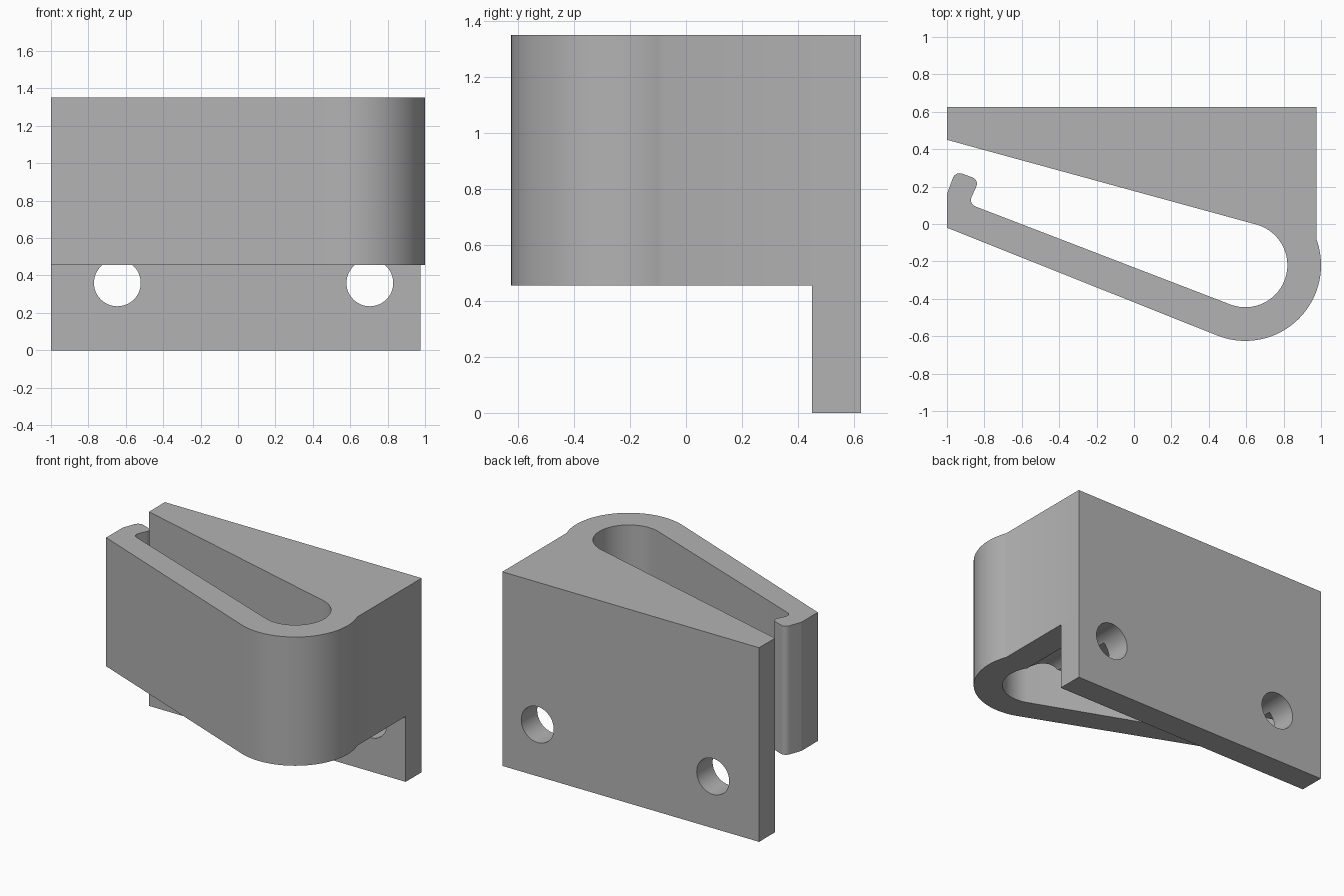
import bpy
import bmesh
from math import cos, sin, radians, pi
from mathutils import Vector, Matrix

if "Cube" in bpy.data.objects:
    bpy.data.objects.remove(bpy.data.objects["Cube"])

grey = bpy.data.materials.new("plain grey")
grey.use_nodes = True
grey.diffuse_color = (0.45, 0.45, 0.45, 1)
grey.node_tree.nodes["Principled BSDF"].inputs["Base Color"].default_value = grey.diffuse_color


def add_object(name, bm):
    bmesh.ops.recalc_face_normals(bm, faces=bm.faces)
    mesh = bpy.data.meshes.new(name)
    bm.to_mesh(mesh)
    bm.free()
    mesh.materials.append(grey)
    obj = bpy.data.objects.new(name, mesh)
    bpy.context.collection.objects.link(obj)
    return obj


def extrude_profile(name, points, z0, z1):
    bm = bmesh.new()
    face = bm.faces.new([bm.verts.new((x, y, z0)) for x, y in points])
    new = bmesh.ops.extrude_face_region(bm, geom=[face])["geom"]
    verts = [g for g in new if isinstance(g, bmesh.types.BMVert)]
    bmesh.ops.translate(bm, verts=verts, vec=(0, 0, z1 - z0))
    return add_object(name, bm)


def arc(centre, radius, start, end, steps=40):
    angles = [radians(start + (end - start) * i / steps) for i in range(steps + 1)]
    return [(centre[0] + radius * cos(a), centre[1] + radius * sin(a)) for a in angles]


def rounded(before, corner, after, trim, steps=8):
    """Points that round one corner of a polyline."""
    b, c, a = Vector(before), Vector(corner), Vector(after)
    p = c + (b - c).normalized() * trim
    q = c + (a - c).normalized() * trim
    h, k = p.lerp(c, 0.55), q.lerp(c, 0.55)
    out = []
    for i in range(steps + 1):
        t = i / steps
        s = 1 - t
        out.append(tuple(p * s**3 + h * 3 * s * s * t + k * 3 * s * t * t + q * t**3))
    return out


def boolean(target, tool, operation):
    mod = target.modifiers.new(operation.lower(), "BOOLEAN")
    mod.operation = operation
    mod.solver = "EXACT"
    mod.object = tool
    bpy.context.view_layer.objects.active = target
    bpy.ops.object.modifier_apply(modifier=mod.name)
    bpy.data.objects.remove(tool)


# Clip: wedge, round bend and springy arm with a hooked tip
BEND = (0.595, -0.22)
OUTER, INNER = 0.405, 0.225
inner_arc = arc(BEND, INNER, 74.7, -111.3)
outer_arc = arc(BEND, OUTER, -111.7, 20.2)
hook = [inner_arc[-1], (-0.885, 0.108), (-0.827, 0.235), (-0.955, 0.283), (-1, 0.16)]
profile = [(0.975, 0.625), (-1, 0.625), (-1, 0.45)] + inner_arc
for i in (1, 2, 3):
    profile += rounded(hook[i - 1], hook[i], hook[i + 1], 0.04)
profile += [hook[-1], (-1, -0.02)] + outer_arc
clip = extrude_profile("clip_bracket", profile, 0.455, 1.35)

# Mounting plate hanging below the wedge
plate = extrude_profile(
    "mounting_plate", [(-1, 0.45), (0.975, 0.45), (0.975, 0.625), (-1, 0.625)], 0, 0.9)
boolean(clip, plate, "UNION")

# Screw holes through plate and wedge, stopping short of the arm
for x, y_front in ((-0.645, 0.2), (0.705, -0.25)):
    bm = bmesh.new()
    depth = 0.8 - y_front
    matrix = Matrix.Translation((x, y_front + depth / 2, 0.36)) @ Matrix.Rotation(pi / 2, 4, "X")
    bmesh.ops.create_cone(bm, cap_ends=True, segments=48, radius1=0.125,
                          radius2=0.125, depth=depth, matrix=matrix)
    cutter = add_object("hole_cutter", bm)
    cutter.hide_render = True
    boolean(clip, cutter, "DIFFERENCE")

# Smooth curved walls, keep sharp edges
bpy.ops.object.select_all(action="DESELECT")
clip.select_set(True)
bpy.context.view_layer.objects.active = clip
bpy.ops.object.shade_smooth_by_angle(angle=radians(20))
